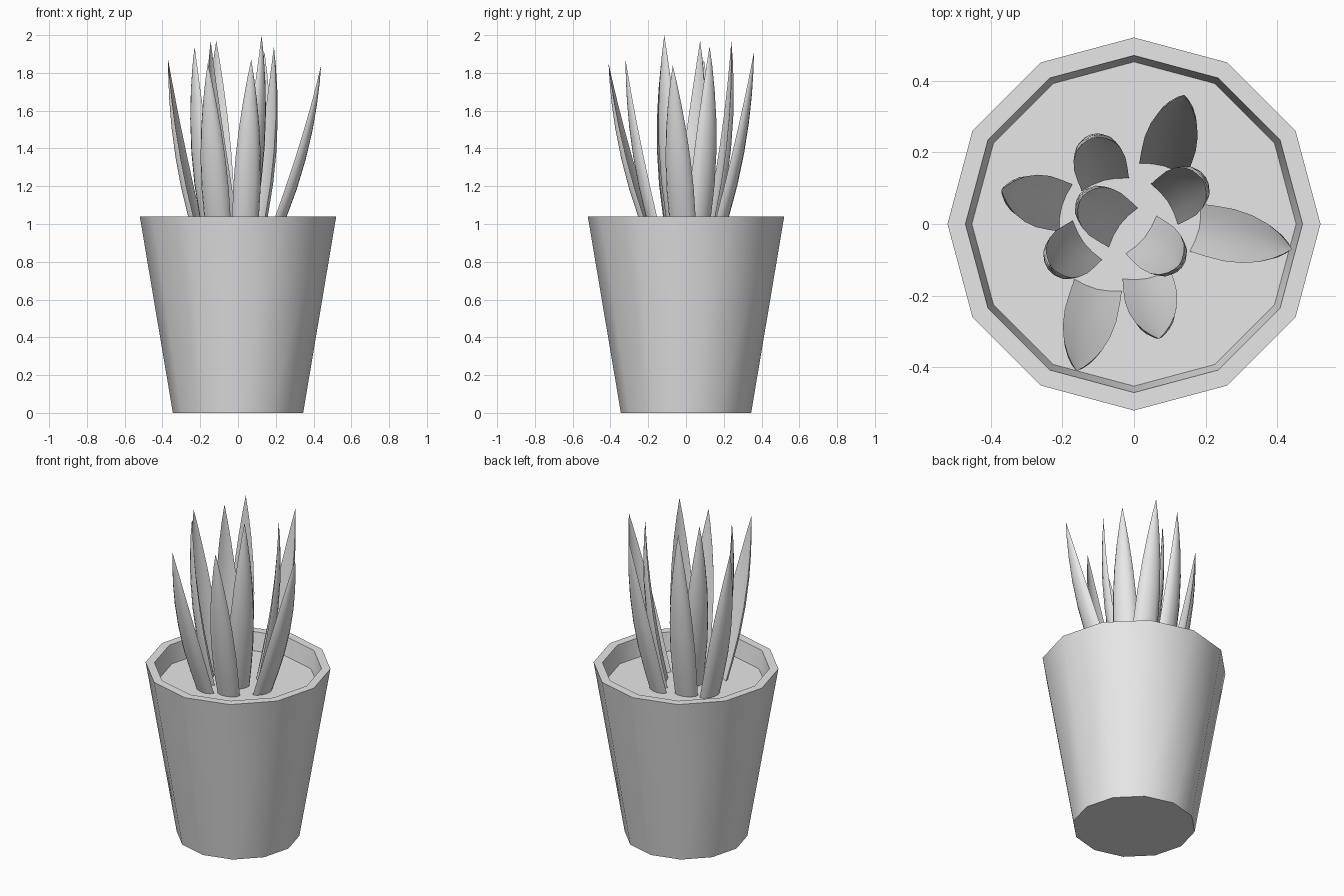
import bpy, bmesh, math
from mathutils import Vector

cube = bpy.data.objects.get("Cube")
if cube:
    bpy.data.objects.remove(cube, do_unlink=True)

SIDES = 12
SOIL_Z = 0.93

grey = bpy.data.materials.new("plain_grey")
grey.use_nodes = True
colour = (0.8, 0.8, 0.8, 1)
grey.diffuse_color = colour
for node in grey.node_tree.nodes:
    if node.type == 'BSDF_PRINCIPLED':
        node.inputs["Base Color"].default_value = colour


def finish(name, bm):
    """Turn a bmesh into a smooth-shaded object with sharp edges kept."""
    bmesh.ops.recalc_face_normals(bm, faces=bm.faces)
    mesh = bpy.data.meshes.new(name)
    bm.to_mesh(mesh)
    bm.free()
    mesh.materials.append(grey)
    obj = bpy.data.objects.new(name, mesh)
    bpy.context.collection.objects.link(obj)
    bpy.ops.object.select_all(action='DESELECT')
    obj.select_set(True)
    bpy.context.view_layer.objects.active = obj
    bpy.ops.object.shade_smooth_by_angle(angle=math.radians(40))
    return obj


def bridge(bm, rings):
    """Skin a list of closed rings of equal length."""
    for low, high in zip(rings, rings[1:]):
        n = len(low)
        for i in range(n):
            j = (i + 1) % n
            bm.faces.new((low[i], low[j], high[j], high[i]))


# Pot: tapered wall, flat rim, sloped inner lip and the soil surface
bm = bmesh.new()
rings = []
for radius, z in ((0.345, 0), (0.52, 1.04), (0.47, 1.04), (0.452, SOIL_Z)):
    rings.append([bm.verts.new((radius * math.cos(math.tau * i / SIDES),
                                radius * math.sin(math.tau * i / SIDES), z))
                  for i in range(SIDES)])
bridge(bm, rings)
bm.faces.new(rings[0])
bm.faces.new(rings[-1])
finish("pot", bm)


# Leaves: crescent section swept along an arching path to a point
WIDTHS = ((0, 0.92), (0.12, 0.97), (0.28, 1), (0.45, 0.92),
          (0.62, 0.74), (0.77, 0.5), (0.9, 0.24))
HALF_WIDTH = 0.074


def make_leaf(name, base, tip, height, arch):
    bm = bmesh.new()
    base, tip = Vector(base), Vector(tip)
    lean = tip - base
    out = lean.normalized()
    side = Vector((-out.y, out.x))
    section = [(math.cos(a), 0.62 * math.sin(a))
               for a in (math.pi * k / 6 for k in range(7))]
    section += [(-0.5, 0.13), (0, 0.18), (0.5, 0.13)]
    rings = []
    for t, width in WIDTHS:
        centre = base + lean * (arch * t + (1 - arch) * t * t)
        w = HALF_WIDTH * width
        z = SOIL_Z + t * (height - SOIL_Z)
        rings.append([bm.verts.new((*(centre + side * (s * w) + out * (d * w)), z))
                      for s, d in section])
    bridge(bm, rings)
    bm.faces.new(rings[0])
    point = bm.verts.new((tip.x, tip.y, height))
    last = rings[-1]
    for i in range(len(last)):
        bm.faces.new((last[i], last[(i + 1) % len(last)], point))
    finish(name, bm)


OUTER, INNER = 1.35, 1.8
LEAVES = (
    ("back_leaf", (0.08, 0.15), (0.14, 0.36), 1.91, OUTER),
    ("left_leaf", (0.17, -0.01), (0.44, -0.07), 1.84, OUTER),
    ("front_leaf", (0.035, -0.14), (0.07, -0.32), 1.87, OUTER),
    ("front_right_leaf", (-0.1, -0.17), (-0.16, -0.41), 1.85, OUTER),
    ("right_leaf", (-0.19, 0.045), (-0.37, 0.095), 1.87, OUTER),
    ("back_right_leaf", (-0.08, 0.11), (-0.115, 0.24), 1.97, INNER),
    ("inner_back_leaf", (0.085, 0.055), (0.19, 0.125), 1.94, INNER),
    ("inner_front_leaf", (0.02, -0.03), (0.125, -0.115), 2.0, INNER),
    ("inner_right_leaf", (-0.13, -0.045), (-0.23, -0.12), 1.94, INNER),
    ("centre_leaf", (-0.03, -0.01), (-0.145, 0.075), 1.97, INNER),
)
for leaf in LEAVES:
    make_leaf(*leaf)
